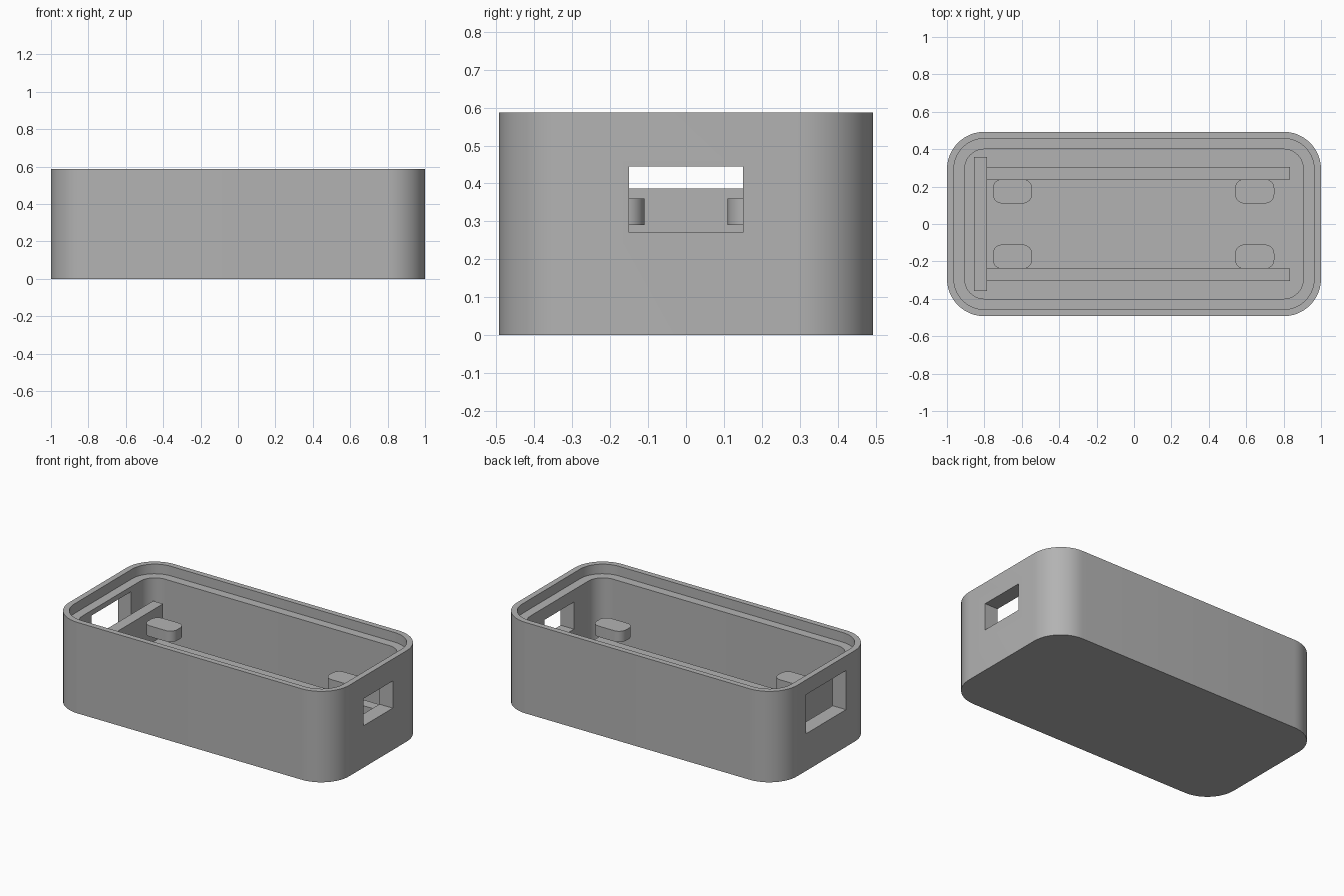
import bpy, bmesh, math

cube = bpy.data.objects.get("Cube")
if cube:
    bpy.data.objects.remove(cube, do_unlink=True)

grey = bpy.data.materials.new("plain_grey")
grey.use_nodes = True
GREY = (0.45, 0.45, 0.45, 1)
grey.diffuse_color = GREY
grey.node_tree.nodes["Principled BSDF"].inputs["Base Color"].default_value = GREY


def rounded_rect(hx, hy, r, steps=12):
    """Counter-clockwise outline of a rectangle with round corners."""
    pts = []
    for i, (sx, sy) in enumerate([(1, 1), (-1, 1), (-1, -1), (1, -1)]):
        for k in range(steps + 1):
            a = math.pi / 2 * (i + k / steps)
            pts.append((sx * (hx - r) + r * math.cos(a),
                        sy * (hy - r) + r * math.sin(a)))
    return pts


def stack(name, rings, center=(0, 0)):
    """Skin a closed solid through rings of (half x, half y, radius, z)."""
    bm = bmesh.new()
    loops = []
    for hx, hy, r, z in rings:
        loops.append([bm.verts.new((center[0] + x, center[1] + y, z))
                      for x, y in rounded_rect(hx, hy, r)])
    n = len(loops[0])
    for low, high in zip(loops, loops[1:]):
        for i in range(n):
            j = (i + 1) % n
            bm.faces.new((low[i], low[j], high[j], high[i]))
    bm.faces.new(loops[0][::-1])
    bm.faces.new(loops[-1])
    return finish(name, bm)


def box(name, x, y, z):
    """Box from ranges along each axis."""
    bm = bmesh.new()
    bmesh.ops.create_cube(bm, size=1)
    for v in bm.verts:
        v.co = [(lo + hi) / 2 + c * (hi - lo) for c, (lo, hi) in zip(v.co, (x, y, z))]
    return finish(name, bm)


def finish(name, bm):
    bmesh.ops.recalc_face_normals(bm, faces=bm.faces)
    mesh = bpy.data.meshes.new(name)
    bm.to_mesh(mesh)
    bm.free()
    mesh.materials.append(grey)
    ob = bpy.data.objects.new(name, mesh)
    bpy.context.collection.objects.link(ob)
    return ob


def select(ob):
    bpy.ops.object.select_all(action='DESELECT')
    ob.select_set(True)
    bpy.context.view_layer.objects.active = ob


def smooth(ob):
    select(ob)
    bpy.ops.object.shade_smooth_by_angle(angle=math.radians(30))


# Open case: outer wall, rim, recessed lid ledge, cavity, floor
W, D, H = 1.0, 0.493, 0.587
LEDGE, FLOOR = 0.525, 0.095
case = stack("case", [
    (W, D, 0.2, 0), (W, D, 0.2, H),
    (0.963, 0.457, 0.163, H), (0.963, 0.457, 0.163, LEDGE),
    (0.905, 0.4, 0.105, LEDGE), (0.905, 0.4, 0.105, FLOOR)])

# Port openings in the two end walls
cutters = [
    box("left_port_cutter", (0.88, 1.1), (-0.15, 0.15), (0.27, 0.445)),
    box("right_port_cutter", (-1.1, -0.88), (-0.203, 0.203), (0.24, 0.492))]
for cutter in cutters:
    cutter.hide_render = True
    mod = case.modifiers.new("port", 'BOOLEAN')
    mod.operation = 'DIFFERENCE'
    mod.solver = 'EXACT'
    mod.object = cutter
    select(case)
    bpy.ops.object.modifier_apply(modifier=mod.name)
    bpy.data.objects.remove(cutter, do_unlink=True)
smooth(case)

# Upright stop across the end of the cavity
box("end_stop", (-0.855, -0.785), (-0.357, 0.357), (FLOOR - 0.01, 0.387))

# Floor rails and rounded retaining tabs, mirrored front to back
for side, label in ((-1, "front"), (1, "back")):
    y = sorted((side * 0.237, side * 0.305))
    box(label + "_rail", (-0.785, 0.835), y, (FLOOR - 0.01, 0.18))
    for x, end in ((-0.65, "right"), (0.645, "left")):
        tab = stack(f"{label}_{end}_tab",
                    [(0.105, 0.065, 0.05, 0.29), (0.105, 0.065, 0.05, 0.36)],
                    (x, side * 0.175))
        smooth(tab)
